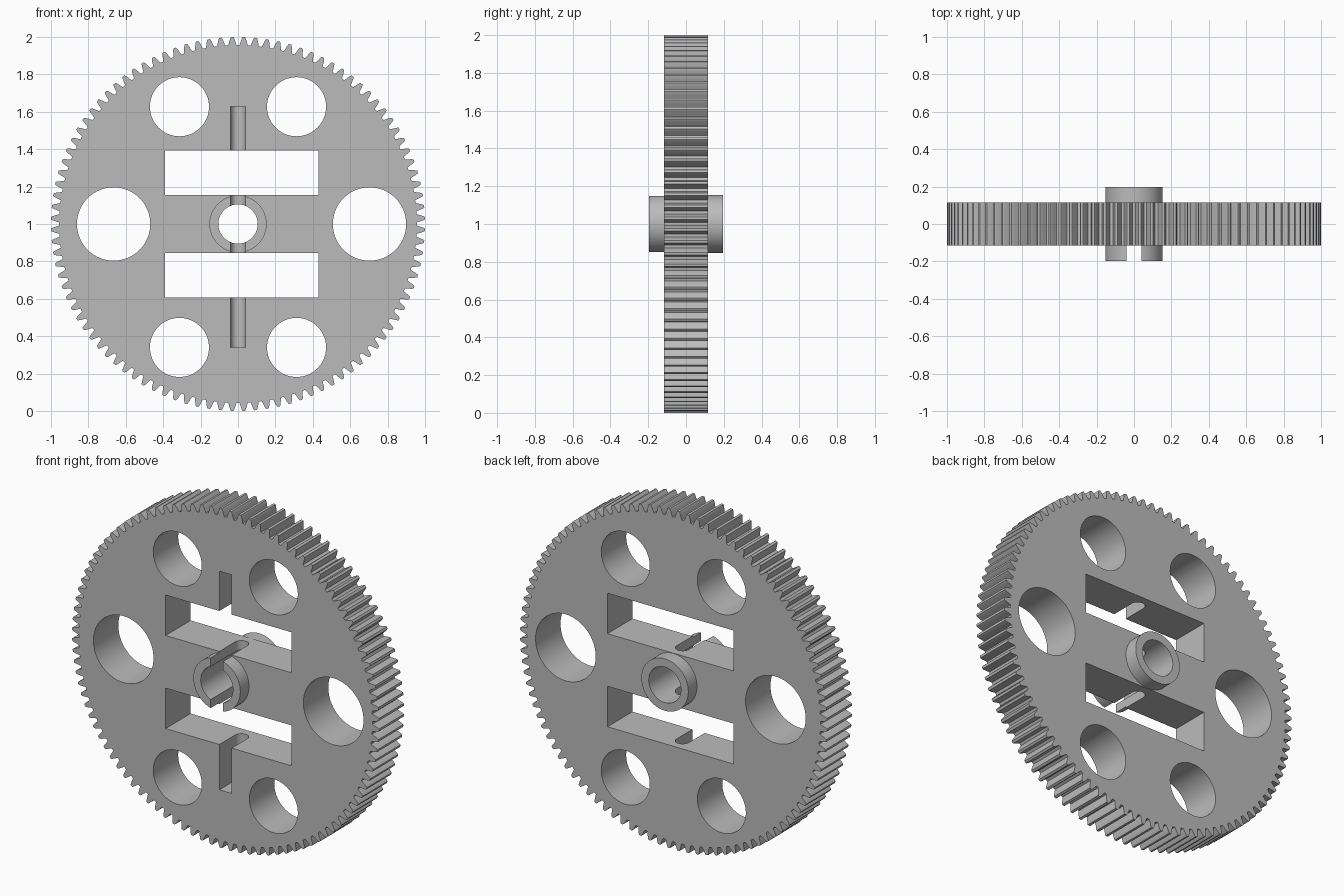
import bpy, bmesh
from math import sin, cos, pi, radians
from mathutils import Vector

cube = bpy.data.objects.get("Cube")
if cube:
    bpy.data.objects.remove(cube, do_unlink=True)

grey = bpy.data.materials.new("grey plastic")
grey.use_nodes = True
colour = (0.5, 0.5, 0.5, 1)
grey.diffuse_color = colour
grey.node_tree.nodes["Principled BSDF"].inputs["Base Color"].default_value = colour

CENTRE_Z = 1.0
HALF_DISC = 0.116
HALF_HUB = 0.197


def prism(name, points, direction):
    """Extrude a closed outline of 3D points along a direction."""
    bm = bmesh.new()
    face = bm.faces.new([bm.verts.new(p) for p in points])
    new = bmesh.ops.extrude_face_region(bm, geom=[face])["geom"]
    moved = [v for v in new if isinstance(v, bmesh.types.BMVert)]
    bmesh.ops.translate(bm, verts=moved, vec=Vector(direction))
    bmesh.ops.recalc_face_normals(bm, faces=bm.faces)
    mesh = bpy.data.meshes.new(name)
    bm.to_mesh(mesh)
    bm.free()
    mesh.materials.append(grey)
    obj = bpy.data.objects.new(name, mesh)
    bpy.context.collection.objects.link(obj)
    return obj


def plate(name, outline, half):
    """Prism through the wheel; outline is (x, height above the axle)."""
    return prism(name, [(x, -half, CENTRE_Z + z) for x, z in outline], (0, 2 * half, 0))


def circle(x, z, r, n=64):
    return [(x + r * cos(2 * pi * i / n), z + r * sin(2 * pi * i / n)) for i in range(n)]


def combine(target, other, operation):
    mod = target.modifiers.new(operation.title(), 'BOOLEAN')
    mod.operation = operation
    mod.solver = 'EXACT'
    mod.object = other
    bpy.context.view_layer.objects.active = target
    bpy.ops.object.modifier_apply(modifier=mod.name)
    bpy.data.objects.remove(other, do_unlink=True)


# Toothed rim: each tooth is a list of (fraction of pitch, radius)
TEETH = 100
flank = [(0.37, 0.956), (0.30, 0.968), (0.24, 0.981), (0.17, 0.993), (0.11, 1.0)]
tooth = [(-f, r) for f, r in flank] + [(f, r) for f, r in reversed(flank)]
outline = []
for i in range(TEETH):
    for f, r in tooth:
        a = 2 * pi * (i + 0.5 + f) / TEETH
        outline.append((r * cos(a), r * sin(a)))
wheel = plate("gear_wheel", outline, HALF_DISC)

# Round lightening holes: x, height above axle, radius
holes = [(-0.665, 0, 0.196), (0.703, 0, 0.196)]
for x in (-0.313, 0.313):
    holes += [(x, 0.627, 0.158), (x, -0.66, 0.158)]
for hole in holes:
    combine(wheel, plate("hole_cutter", circle(*hole), 0.4), 'DIFFERENCE')

# Rectangular windows above and below the hub
for s in (1, -1):
    window = [(-0.39, s * 0.155), (0.43, s * 0.155), (0.43, s * 0.393), (-0.39, s * 0.393)]
    combine(wheel, plate("window_cutter", window, 0.4), 'DIFFERENCE')

# Hub with axle bore
combine(wheel, plate("hub", circle(0, 0, 0.153), HALF_HUB), 'UNION')
combine(wheel, plate("bore_cutter", circle(0, 0, 0.105), 0.4), 'DIFFERENCE')

# Round-bottomed slot across the front face
W, BOTTOM = 0.04, 0.03
slot = [(W, -0.4), (W, BOTTOM)]
slot += [(W * cos(pi * i / 16), BOTTOM + W * sin(pi * i / 16)) for i in range(1, 16)]
slot += [(-W, BOTTOM), (-W, -0.4)]
low, high = CENTRE_Z - 0.66, CENTRE_Z + 0.627
combine(wheel, prism("slot_cutter", [(x, y, low) for x, y in slot], (0, 0, high - low)),
        'DIFFERENCE')

bpy.ops.object.select_all(action='DESELECT')
wheel.select_set(True)
bpy.context.view_layer.objects.active = wheel
bpy.ops.object.shade_smooth_by_angle(angle=radians(20))
